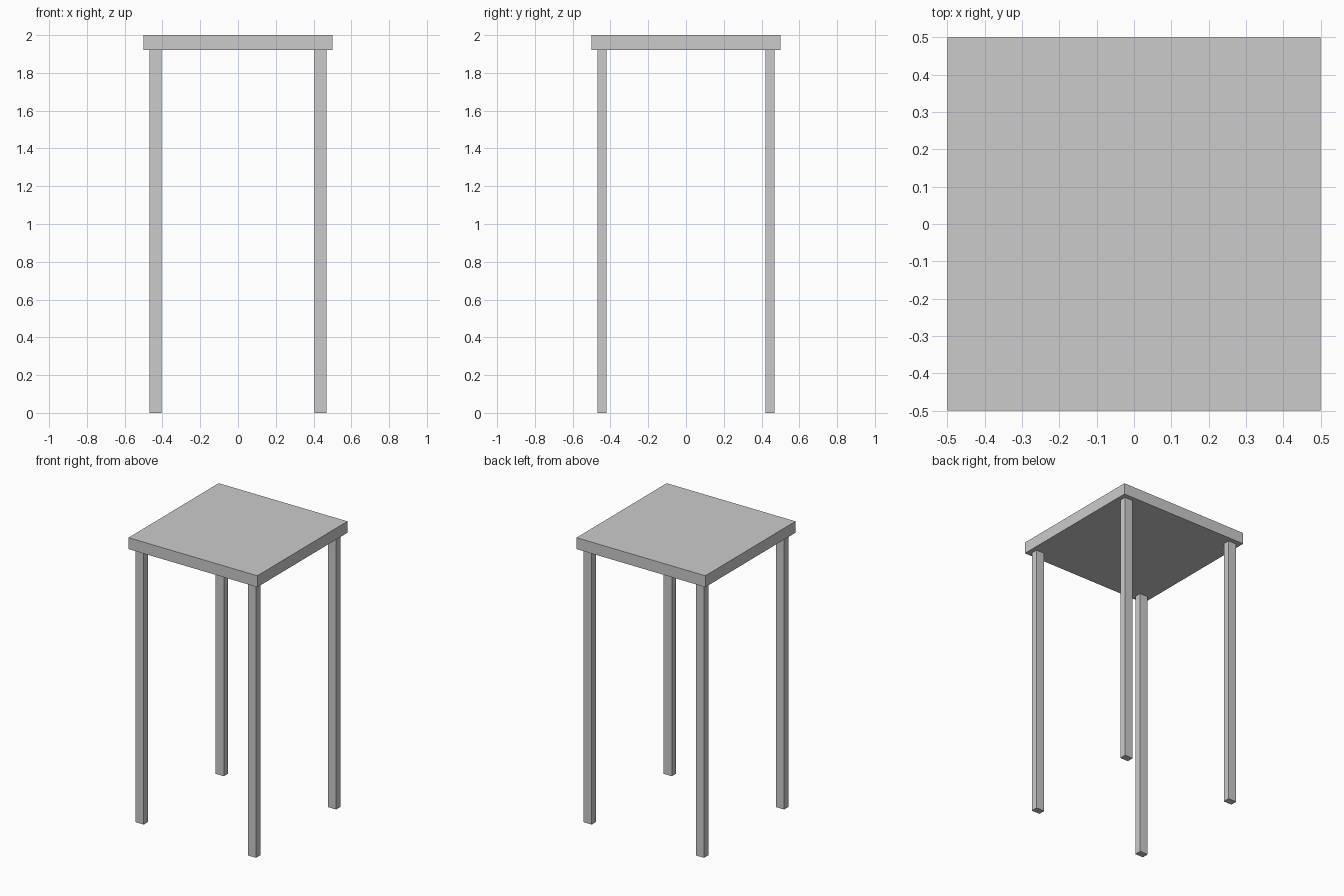
import bpy

if "Cube" in bpy.data.objects:
    bpy.data.objects.remove(bpy.data.objects["Cube"])

TOP_Z = 1.92  # underside of the table top


def box(name, centre, size):
    bpy.ops.mesh.primitive_cube_add(size=1, location=centre)
    ob = bpy.context.object
    ob.name = name
    ob.scale = size
    bpy.ops.object.transform_apply(location=False, rotation=False, scale=True)
    return ob


# Square table top
box("table_top", (0, 0, (TOP_Z + 2) / 2), (1, 1, 2 - TOP_Z))

# Four straight legs, slightly wider in x than in y
for sy, depth in ((-1, "front"), (1, "back")):
    for sx, side in ((-1, "left"), (1, "right")):
        box(f"{depth}_{side}_leg", (sx * 0.436, sy * 0.444, TOP_Z / 2),
            (0.064, 0.048, TOP_Z))
